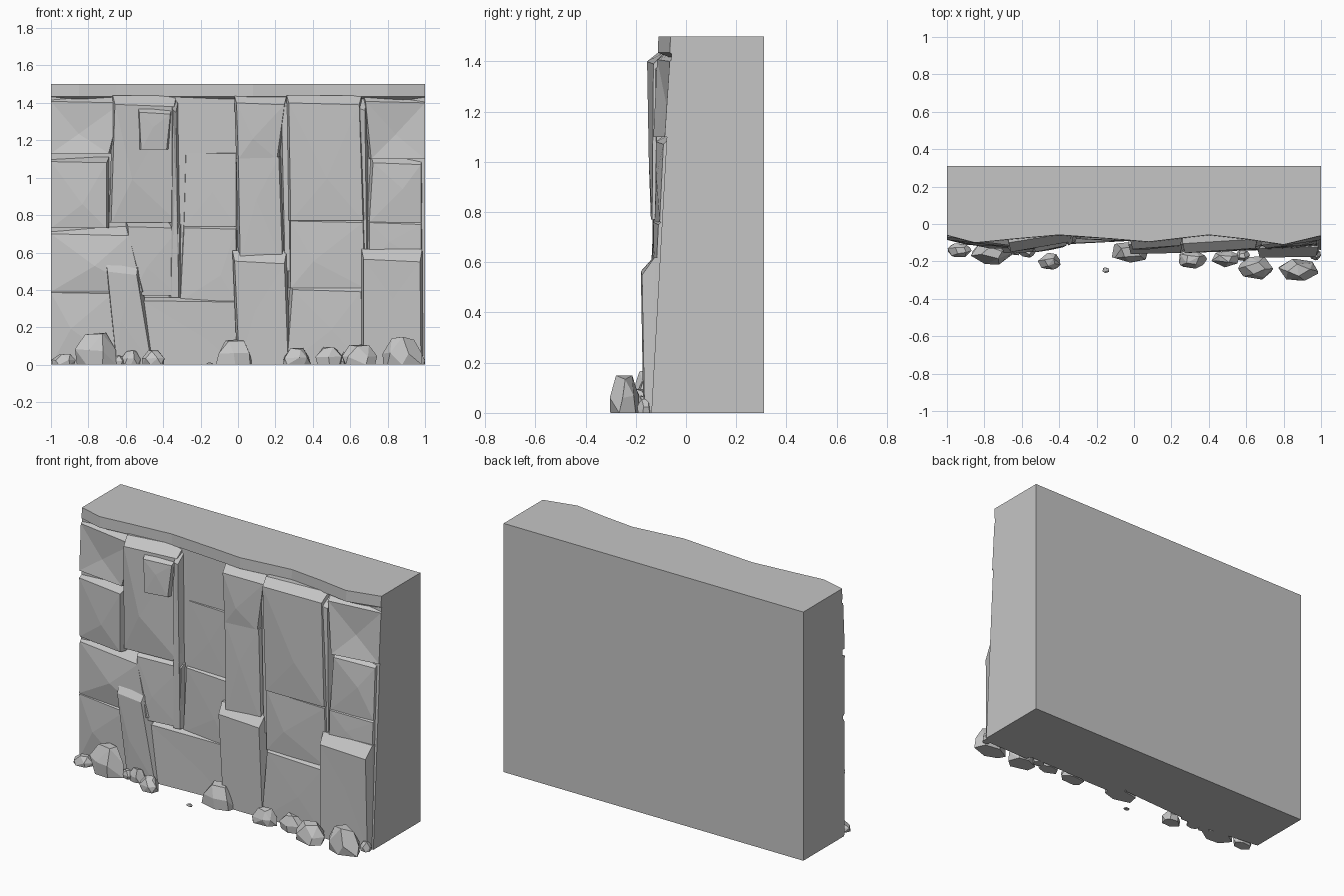
import bpy, bmesh, math, random
from mathutils import Vector

if "Cube" in bpy.data.objects:
    bpy.data.objects.remove(bpy.data.objects["Cube"])

rng = random.Random(7)
stone = bpy.data.materials.new("grey stone")
stone.diffuse_color = (0.56, 0.56, 0.56, 1)
stone.use_nodes = True
stone.node_tree.nodes["Principled BSDF"].inputs["Base Color"].default_value = stone.diffuse_color


def finish(name, bm):
    bmesh.ops.recalc_face_normals(bm, faces=bm.faces)
    me = bpy.data.meshes.new(name)
    bm.to_mesh(me)
    bm.free()
    me.materials.append(stone)
    ob = bpy.data.objects.new(name, me)
    bpy.context.collection.objects.link(ob)
    return ob


def loft(name, sections):
    """Skin a row of equal cross-sections and cap both ends."""
    bm = bmesh.new()
    rows = [[bm.verts.new(p) for p in s] for s in sections]
    n = len(rows[0])
    for a, b in zip(rows, rows[1:]):
        for i in range(n):
            j = (i + 1) % n
            bm.faces.new((a[i], a[j], b[j], b[i]))
    bm.faces.new(rows[0])
    bm.faces.new(rows[-1])
    return finish(name, bm)


def block(name, z0, z1, bottom, top, yb, yt, bulge=0.01, ledge=0.04, bevel=0.012):
    """Rock slab: bottom/top are (left, right) x; yb/yt are (left, right) front depths."""
    (bl, br), (tl, tr) = bottom, top
    e = bevel
    edge = lambda x, d: x if abs(x) > 0.99 else x + d
    back = [(bl, 0.02, z0), (br, 0.02, z0), (tr, 0.02, z1), (tl, 0.02, z1)]
    # ledge line where the sloped top meets the wall
    mid = [(bl, yb[0] + 0.03, z0), (br, yb[1] + 0.03, z0),
           (tr, yt[1] + 0.05, z1), (tl, yt[0] + 0.05, z1)]
    front = [(edge(bl, e), yb[0], z0), (edge(br, -e), yb[1], z0),
             (edge(tr, -e), yt[1], z1 - ledge), (edge(tl, e), yt[0], z1 - ledge * 0.8)]
    bm = bmesh.new()
    rows = [[bm.verts.new(p) for p in r] for r in (back, mid, front)]
    for a, b in zip(rows, rows[1:]):
        for i in range(4):
            bm.faces.new((a[i], a[(i + 1) % 4], b[(i + 1) % 4], b[i]))
    bm.faces.new(rows[0])
    # faceted front meeting at one off-centre point
    c = sum((Vector(p) for p in front), Vector()) / 4
    c += Vector(((br - bl) * rng.uniform(-.2, .2), -bulge, (z1 - z0) * rng.uniform(-.15, .15)))
    cv = bm.verts.new(c)
    for i in range(4):
        bm.faces.new((rows[2][i], rows[2][(i + 1) % 4], cv))
    return finish(name, bm)


def boulder(name, x, y, w, d, h):
    """Chipped stone: hull of scattered points with a flat base."""
    bm = bmesh.new()
    for level, r, n in ((0, 0.95, 6), (0.45, 1.0, 6), (1.0, 0.55, 4)):
        off = rng.uniform(0, 6)
        for i in range(n):
            a = off + math.tau * i / n + rng.uniform(-.25, .25)
            k = r * rng.uniform(0.9, 1.08)
            z = h * level * (rng.uniform(0.85, 1) if level else 0)
            bm.verts.new((min(1, x + w / 2 * k * math.cos(a)), y + d / 2 * k * math.sin(a), z))
    res = bmesh.ops.convex_hull(bm, input=bm.verts[:])
    bmesh.ops.delete(bm, geom=list(res["geom_interior"]), context='VERTS')
    bmesh.ops.dissolve_limit(bm, angle_limit=0.25, verts=bm.verts[:], edges=bm.edges[:])
    return finish(name, bm)


# Main wall: upright on the left, leaning back on the right
feet = ((-1, -.075), (-.6, -.085), (-.3, -.075), (0, -.08), (.3, -.105), (.7, -.125), (1, -.138))
loft("wall_core", [[(x, 0.31, 0), (x, y, 0), (x, -0.058, 1.43), (x, -0.055, 1.5), (x, 0.31, 1.5)]
                   for x, y in feet])

# Wavy cap along the top edge
rim = ((-1, -.06), (-.85, -.1), (-.65, -.08), (-.4, -.058), (-.1, -.08), (.08, -.095),
       (.25, -.075), (.4, -.058), (.6, -.08), (.8, -.11), (1, -.062))
loft("top_cap", [[(x, 0, 1.5), (x, y, 1.5), (x, y - 0.002, 1.435), (x, 0, 1.39)] for x, y in rim])

# Left column, receding toward the outer end
block("left_top_slab", 1.13, 1.44, (-1, -.68), (-1, -.61), (-.085, -.12), (-.07, -.12), -.02)
block("left_upper_slab", .73, 1.11, (-1, -.69), (-1, -.69), (-.08, -.12), (-.085, -.12), .015, .03)
block("left_middle_slab", .39, .74, (-1, -.50), (-1, -.57), (-.085, -.135), (-.08, -.125), .025, .05)
block("left_lower_slab", 0, .41, (-1, -.62), (-1, -.66), (-.08, -.125), (-.085, -.125), .008, .03)
block("left_pillar", 0, .57, (-.66, -.45), (-.71, -.53), (-.13, -.13), (-.155, -.15), .005, .09)

# Tall leaning slab with a chipped shoulder
block("tall_slab", .76, 1.44, (-.69, -.31), (-.67, -.33), (-.12, -.10), (-.15, -.095), .02, .06)
block("tall_slab_chip", 1.15, 1.39, (-.53, -.37), (-.54, -.35), (-.15, -.125), (-.15, -.115), .005, .05)
block("lower_tall_slab", .37, .77, (-.58, -.31), (-.60, -.30), (-.13, -.10), (-.125, -.095), .01, .04)
block("left_fin", .36, 1.41, (-.37, -.305), (-.36, -.32), (-.105, -.10), (-.115, -.10), 0, .06)

# Recessed bay
block("bay_upper_slab", .74, 1.14, (-.30, .0), (-.29, .0), (-.072, -.08), (-.066, -.075), .002, .01)
block("bay_middle_slab", .34, .76, (-.32, 0), (-.30, 0), (-.08, -.09), (-.08, -.09), .006, .035)
block("bay_lower_slab", 0, .37, (-.50, 0), (-.52, 0), (-.115, -.09), (-.11, -.09), -.005, .035)

# Central pillar
block("centre_top_slab", 1.1, 1.44, (-.01, .22), (-.02, .26), (-.13, -.115), (-.135, -.115), .012, .05)
block("centre_pillar_upper", .55, 1.12, (0, .25), (-.01, .23), (-.135, -.12), (-.13, -.115), .005, .01)
block("centre_pillar_lower", 0, .61, (-.005, .28), (-.03, .26), (-.15, -.15), (-.16, -.155), 0, .07)
block("centre_fin", .5, 1.42, (.24, .29), (.22, .28), (-.115, -.115), (-.11, -.11), 0, .04)

# Right middle column
block("large_slab", .77, 1.44, (.27, .68), (.26, .66), (-.14, -.135), (-.155, -.13), .008, .05)
block("large_slab_middle", .41, .8, (.27, .69), (.27, .68), (-.13, -.13), (-.13, -.13), .01, .04)
block("large_slab_lower", 0, .45, (.25, .68), (.28, .67), (-.145, -.14), (-.14, -.14), .003, .06)
block("right_fin", .6, 1.42, (.65, .70), (.63, .69), (-.12, -.12), (-.125, -.115), 0, .06)

# Right column, receding toward the outer end
block("right_top_slab", 1.1, 1.44, (.70, 1), (.67, 1), (-.13, -.085), (-.115, -.065), -.02)
block("right_upper_slab", .76, 1.12, (.69, .99), (.71, .99), (-.125, -.105), (-.12, -.09), .008, .05)
block("right_middle_slab", .55, .8, (.69, .99), (.69, .99), (-.135, -.12), (-.13, -.11), .005, .05)
block("right_lower_slab", 0, .62, (.66, .99), (.66, .985), (-.17, -.165), (-.18, -.175), 0, .07)

# Fallen stones at the foot: x, y, width, depth, height
stones = ((-.93, -.14, .13, .08, .06), (-.76, -.155, .22, .13, .19), (-.57, -.145, .10, .07, .08),
          (-.45, -.2, .12, .09, .08), (-.15, -.247, .04, .03, .012), (-.02, -.15, .22, .12, .14),
          (.31, -.19, .17, .10, .09), (.49, -.185, .15, .09, .10), (.65, -.235, .2, .13, .11),
          (.88, -.245, .22, .12, .155), (.97, -.165, .06, .06, .06), (-.64, -.14, .08, .06, .05),
          (.58, -.17, .08, .06, .07))
for i, s in enumerate(stones):
    boulder(f"fallen_stone_{i + 1}", *s)
